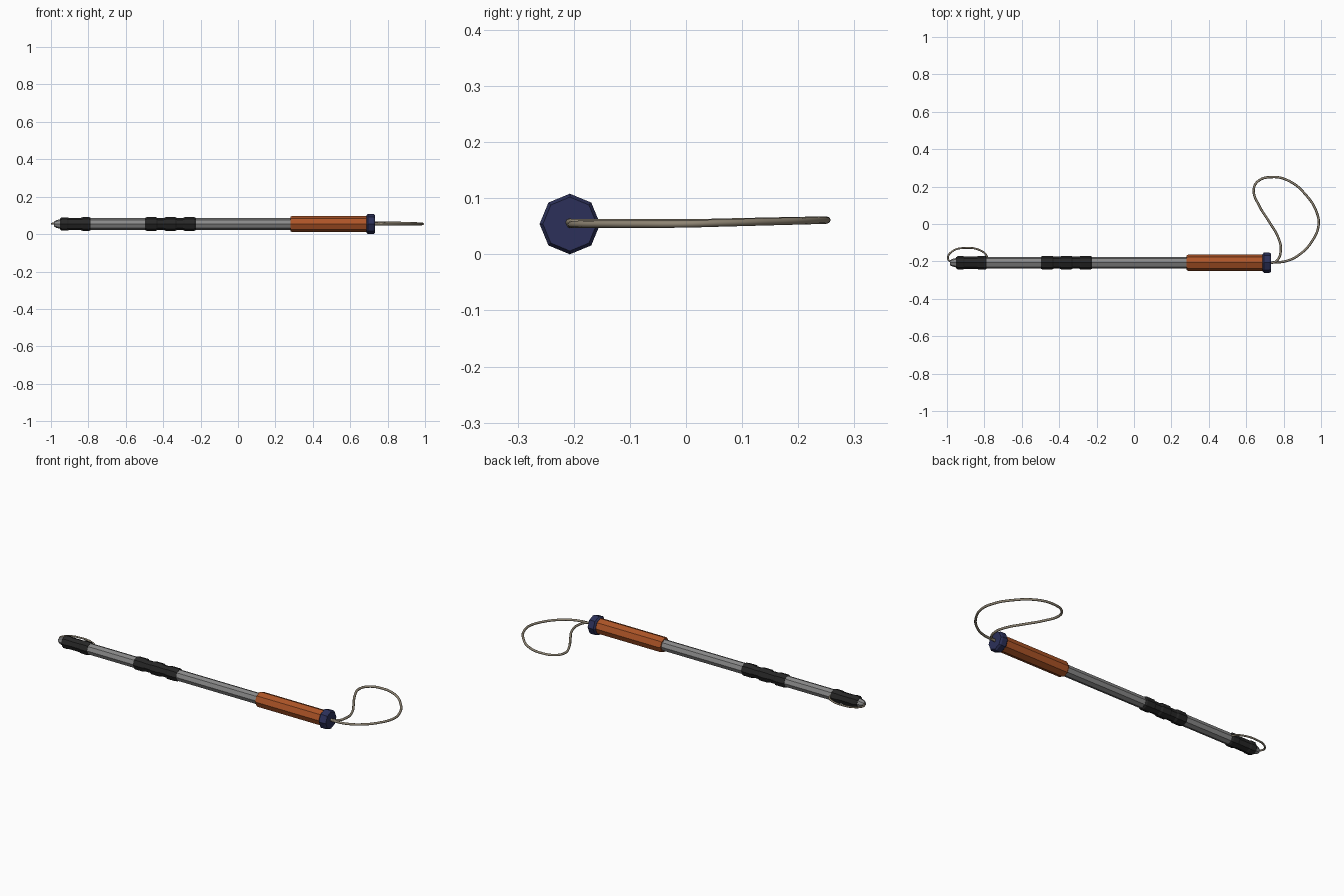
import bpy, bmesh, math

if "Cube" in bpy.data.objects:
    bpy.data.objects.remove(bpy.data.objects["Cube"])

CY, CZ = -0.207, 0.054   # axis of the pole


def material(name, rgb):
    m = bpy.data.materials.new(name)
    m.diffuse_color = (*rgb, 1)
    m.use_nodes = True
    m.node_tree.nodes["Principled BSDF"].inputs["Base Color"].default_value = m.diffuse_color
    return m


ORANGE = material("orange", (0.42, 0.09, 0.02))
NAVY = material("navy", (0.025, 0.03, 0.10))
BLACK = material("black", (0.02, 0.02, 0.02))
CORD = material("cord", (0.27, 0.23, 0.17))
METAL = material("metal", (0.25, 0.25, 0.25))


def lathe(name, profile, mat, sides=8):
    """Flat-faced turned part along x from (x, radius) pairs."""
    bm = bmesh.new()
    rings = []
    for x, r in profile:
        rings.append([bm.verts.new((x, CY + r * math.sin(2 * math.pi * i / sides),
                                    CZ + r * math.cos(2 * math.pi * i / sides)))
                      for i in range(sides)])
    for a, b in zip(rings, rings[1:]):
        for i in range(sides):
            j = (i + 1) % sides
            bm.faces.new((a[i], a[j], b[j], b[i]))
    bm.faces.new(rings[0])
    bm.faces.new(rings[-1])
    bmesh.ops.recalc_face_normals(bm, faces=bm.faces)
    me = bpy.data.meshes.new(name)
    bm.to_mesh(me)
    bm.free()
    me.materials.append(mat)
    ob = bpy.data.objects.new(name, me)
    bpy.context.collection.objects.link(ob)


def cord(name, points, radius, closed=False):
    """Round cord running smoothly through the points."""
    cu = bpy.data.curves.new(name, 'CURVE')
    cu.dimensions = '3D'
    cu.bevel_depth = radius
    cu.bevel_resolution = 2
    cu.resolution_u = 6
    cu.use_fill_caps = True
    sp = cu.splines.new('BEZIER')
    sp.bezier_points.add(len(points) - 1)
    for bp, p in zip(sp.bezier_points, points):
        bp.co = p
        bp.handle_left_type = bp.handle_right_type = 'AUTO'
    cu.materials.append(CORD)
    bpy.context.collection.objects.link(bpy.data.objects.new(name, cu))


# Pole with tapered tip
lathe("pole", [(-0.984, 0.013), (-0.972, 0.020), (-0.945, 0.027), (-0.94, 0.031), (0.30, 0.031)], METAL)

# Black grip at the tip
lathe("tip_grip", [(-0.953, 0.028), (-0.942, 0.036), (-0.915, 0.036), (-0.905, 0.033),
                   (-0.84, 0.033), (-0.83, 0.037), (-0.797, 0.037), (-0.788, 0.033)], BLACK)

# Middle grip: three raised bands on a sleeve
profile = []
for x in (-0.497, -0.395, -0.293):
    profile += [(x, 0.032), (x + 0.009, 0.037), (x + 0.058, 0.037), (x + 0.068, 0.032)]
lathe("middle_grip", profile, BLACK)

# Handle and end cap
lathe("handle", [(0.280, 0.038), (0.290, 0.043), (0.69, 0.043), (0.70, 0.040)], ORANGE)
lathe("end_cap", [(0.686, 0.044), (0.694, 0.054), (0.724, 0.054), (0.733, 0.048)], NAVY)

# Wrist cord
path = [(0.725, -0.210), (0.763, -0.197), (0.785, -0.136), (0.770, -0.070), (0.722, 0.013),
        (0.668, 0.100), (0.640, 0.180), (0.660, 0.226), (0.736, 0.251), (0.829, 0.230),
        (0.922, 0.152), (0.975, 0.067), (0.987, -0.005), (0.952, -0.092), (0.888, -0.161),
        (0.818, -0.197), (0.725, -0.207)]
n = len(path) - 1
cord("wrist_cord", [(x, y, 0.053 + 0.006 * max(0, y) / 0.25 + 0.004 * (1 - i / n))
                    for i, (x, y) in enumerate(path)], 0.0065)

# Small tip cord
cord("tip_cord", [(x, y, CZ + 0.002) for x, y in
                  [(-0.785, -0.195), (-0.788, -0.170), (-0.818, -0.143), (-0.904, -0.128),
                   (-0.974, -0.148), (-0.995, -0.183), (-0.975, -0.207)]], 0.005)
